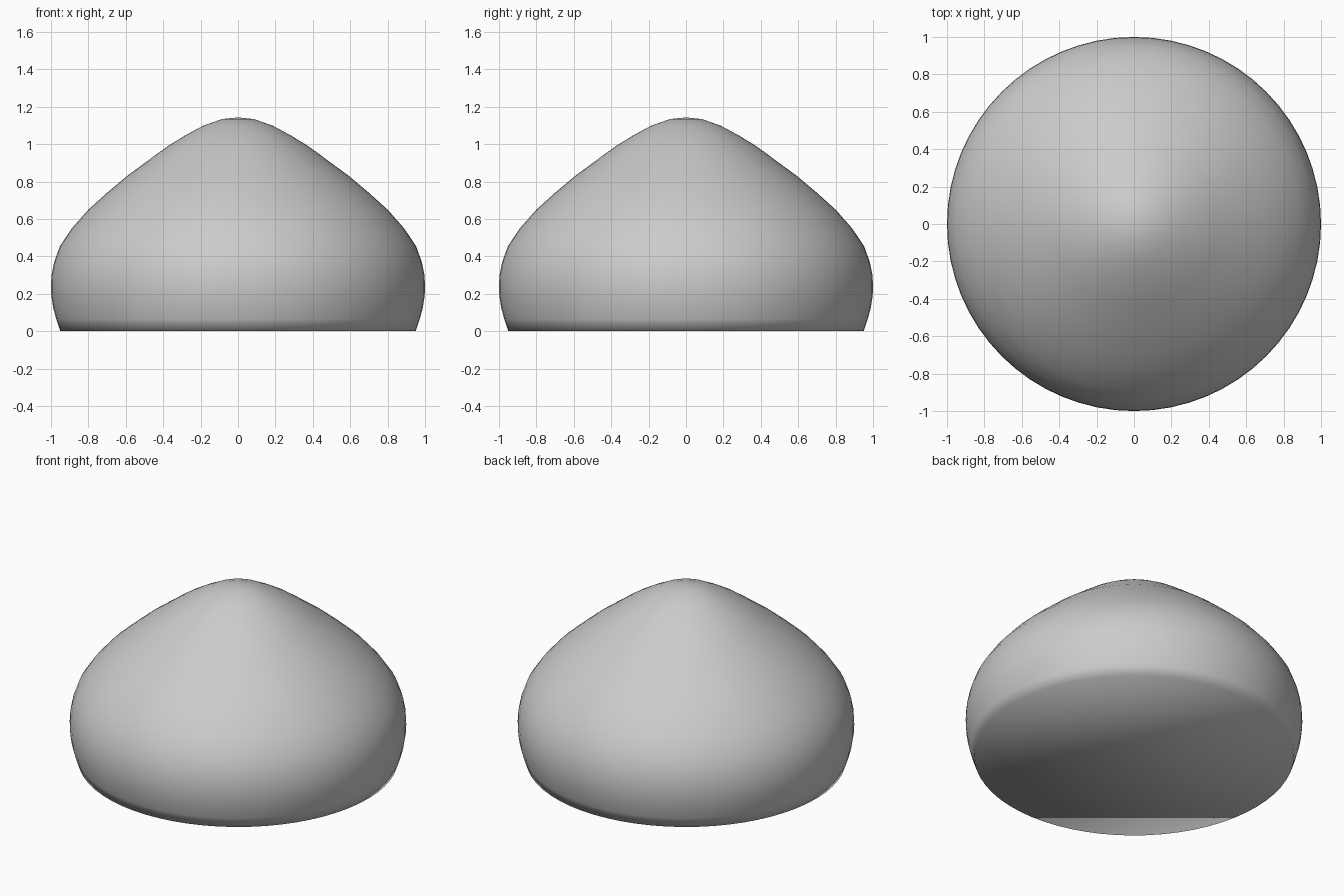
import bpy, bmesh, math

if "Cube" in bpy.data.objects:
    bpy.data.objects.remove(bpy.data.objects["Cube"])

# Half profile (radius, height) from base rim to just below the tip
PROFILE = [
    (0.950, 0.0), (0.972, 0.065), (0.988, 0.125), (0.998, 0.19), (1.0, 0.24),
    (0.997, 0.30), (0.983, 0.37), (0.952, 0.455), (0.888, 0.55), (0.80, 0.65),
    (0.70, 0.74), (0.59, 0.832), (0.50, 0.898), (0.44, 0.943), (0.37, 0.993),
    (0.283, 1.046), (0.187, 1.098), (0.086, 1.134),
]
TIP = 1.143
SIDES = 64

bm = bmesh.new()

# Rings of the lathed dome
rings = []
for r, z in PROFILE:
    rings.append([bm.verts.new((r * math.cos(2 * math.pi * i / SIDES),
                                r * math.sin(2 * math.pi * i / SIDES), z))
                  for i in range(SIDES)])
for low, high in zip(rings, rings[1:]):
    for i in range(SIDES):
        j = (i + 1) % SIDES
        bm.faces.new((low[i], low[j], high[j], high[i]))

# Rounded tip and flat base
tip = bm.verts.new((0, 0, TIP))
for i in range(SIDES):
    bm.faces.new((rings[-1][i], rings[-1][(i + 1) % SIDES], tip))
bm.faces.new(rings[0][::-1])

# Fully smooth shading, including the base rim
for f in bm.faces:
    f.smooth = True

mesh = bpy.data.meshes.new("dome_body")
bm.to_mesh(mesh)
bm.free()
dome = bpy.data.objects.new("dome_body", mesh)
bpy.context.collection.objects.link(dome)
